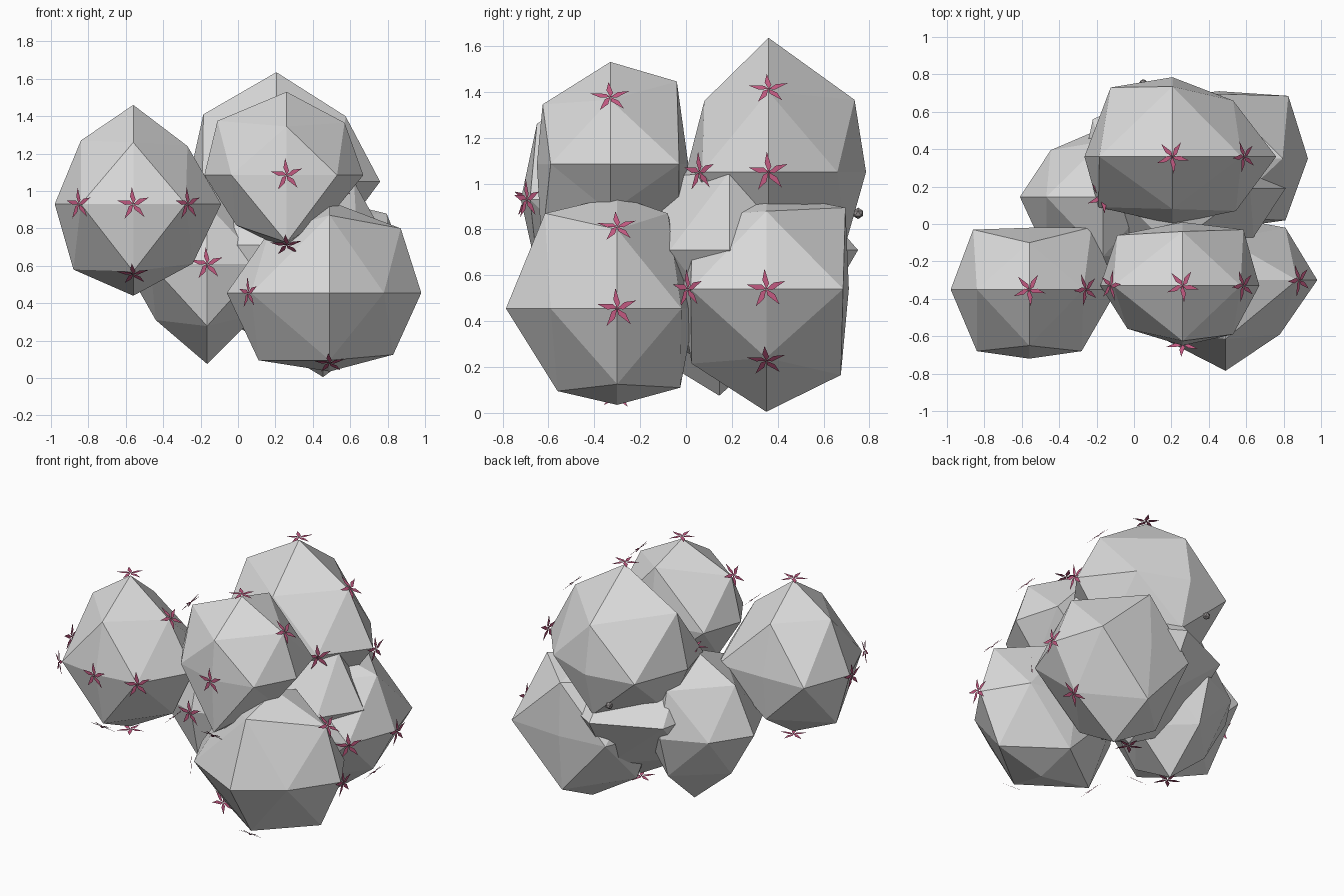
import bpy, bmesh, math
from mathutils import Vector

if "Cube" in bpy.data.objects:
    bpy.data.objects.remove(bpy.data.objects["Cube"])


def material(name, rgb):
    m = bpy.data.materials.new(name)
    m.diffuse_color = (*rgb, 1)
    m.use_nodes = True
    m.node_tree.nodes["Principled BSDF"].inputs["Base Color"].default_value = m.diffuse_color
    return m


LEAF = material("pale grey leaf", (0.71, 0.71, 0.71))
PINK = material("pink petal", (0.54, 0.10, 0.22))
DARK = material("grey bud", (0.30, 0.28, 0.28))


def finish(bm, name, mat):
    me = bpy.data.meshes.new(name)
    bm.to_mesh(me)
    bm.free()
    me.materials.append(mat)
    ob = bpy.data.objects.new(name, me)
    bpy.context.collection.objects.link(ob)
    return ob


def add_flower(bm, centre, normal, r=0.09):
    """Flat five-petal pinwheel facing along normal."""
    q = normal.to_track_quat('Z', 'Y')
    mid = bm.verts.new(centre)
    for k in range(5):
        pts = []
        for rad, ang in ((0.30, -0.45), (1.0, 0.10), (0.48, 0.42)):
            a = math.tau * k / 5 + ang + 0.3
            pts.append(bm.verts.new(centre + q @ Vector((rad * r * math.cos(a), rad * r * math.sin(a), 0))))
        bm.faces.new((mid, *pts))


SIGNS = (1, -1)
# directions of the edge points, in the order xy, xz, yz (++, +-, -+, --)
MIDS = [tuple({a: s, b: t}.get(i, 0) for i in range(3))
        for a, b in ((0, 1), (0, 2), (1, 2)) for s in SIGNS for t in SIGNS]
AXES = [(1, 0, 0), (-1, 0, 0), (0, 1, 0), (0, -1, 0), (0, 0, 1), (0, 0, -1)]


def offset(d, r):
    """r is a radius, or a pair of distances along the two non-zero axes of d."""
    if not isinstance(r, tuple):
        return Vector(d).normalized() * r
    it = iter(r)
    return Vector([s * next(it) if s else 0 for s in d])


def bush(name, centre, axis_r, mid_r, flowers):
    """Once-divided octahedron with uneven radii, and flowers on chosen corners."""
    bm = bmesh.new()
    c = Vector(centre)
    v = {d: bm.verts.new(c + offset(d, r)) for d, r in zip(AXES + MIDS, axis_r + mid_r)}
    for sx in SIGNS:
        for sy in SIGNS:
            for sz in SIGNS:
                x, y, z = (sx, 0, 0), (0, sy, 0), (0, 0, sz)
                xy, xz, yz = (sx, sy, 0), (sx, 0, sz), (0, sy, sz)
                for f in ((x, xy, xz), (y, yz, xy), (z, xz, yz), (xy, yz, xz)):
                    bm.faces.new([v[d] for d in f])
    bmesh.ops.recalc_face_normals(bm, faces=bm.faces)
    spots = [(v[d].co.copy(), (v[d].co - c).normalized()) for d in flowers]
    finish(bm, name + "_foliage", LEAF)
    bm = bmesh.new()
    for p, n in spots:
        add_flower(bm, p + n * 0.018, n)
    finish(bm, name + "_flowers", PINK)


# left clump
bush("left", (-0.56, -0.35, 0.93),
     [0.47, 0.42, 0.33, 0.37, 0.53, 0.49],
     [0.47, (.28, .33), (.30, .32), (.28, .33), (.29, .31), 0.45, (.28, .34), (.32, .35),
      (.25, .33), 0.42, (.30, .33), (.29, .36)],
     [(0, 0, 1), (1, 0, 1), (-1, -1, 0), (0, -1, 0), (1, -1, 0), (0, -1, -1), (0, 0, -1),
      (-1, 0, 0), (1, 0, -1)])
# front upper clump
bush("front_upper", (0.26, -0.33, 1.085),
     [0.41, 0.44, 0.34, 0.32, 0.445, 0.40],
     [(.325, .30), (.27, .26), (.35, .27), (.295, .23), (.31, .28), (.24, .21), (.37, .29), 0.38,
      (.29, .36), 0.42, (.295, .26), (.30, .36)],
     [(0, -1, 0), (0, -1, -1), (-1, 0, 1), (0, 0, 1), (1, 0, 1)])
# back upper clump
bush("back_upper", (0.205, 0.36, 1.05),
     [0.555, 0.47, 0.425, 0.36, 0.585, 0.45],
     [(.325, .30), (.34, .29), (.33, .37), (.395, .27), (.37, .35), 0.45, (.39, .36), 0.45,
      (.375, .315), (.34, .30), (.28, .31), 0.44],
     [(0, 0, 1), (1, 0, 1), (1, 0, 0), (1, -1, 0)])
# front lower clump
bush("front_lower", (0.49, -0.30, 0.455),
     [0.49, 0.55, 0.34, 0.485, 0.49, 0.42],
     [(.32, .28), (.29, .29), 0.46, (.42, .27), (.38, .345), (.34, .33), 0.46, (.38, .36),
      (.22, .415), (.275, .345), (.315, .415), (.26, .36)],
     [(-1, -1, 0), (0, -1, -1), (1, 0, 1), (1, 0, 0), (-1, 0, -1)])
# back lower clump
bush("back_lower", (0.455, 0.35, 0.54),
     [0.475, 0.45, 0.36, 0.38, 0.42, 0.535],
     [(.37, .335), (.355, .33), 0.46, 0.45, 0.48, (.31, .30), 0.46, 0.47,
      (.345, .355), (.325, .375), 0.45, 0.46],
     [(1, 0, 0), (1, 0, -1), (1, -1, 0)])
# middle left clump
bush("middle_left", (-0.165, 0.145, 0.61),
     [0.38, 0.445, 0.37, 0.41, 0.47, 0.535],
     [0.34, 0.42, (.28, .25), 0.43, 0.40, 0.38, 0.43, (.275, .30), 0.42, 0.40, 0.45, 0.47],
     [(0, 0, 1), (0, -1, 0)])
# partly hidden core clump
bush("core", (0.20, 0.19, 0.71),
     [0.61, 0.50, 0.56, 0.45, 0.42, 0.55],
     [0.50, (.44, .26), (.42, .37), 0.45, (.42, .34), 0.50, 0.45, 0.50, 0.42, 0.50, 0.45, 0.50],
     [(0, 0, -1)])

# small closed bud at the back
bm = bmesh.new()
bmesh.ops.create_icosphere(bm, subdivisions=1, radius=0.025)
finish(bm, "bud", DARK).location = (0.05, 0.75, 0.87)
